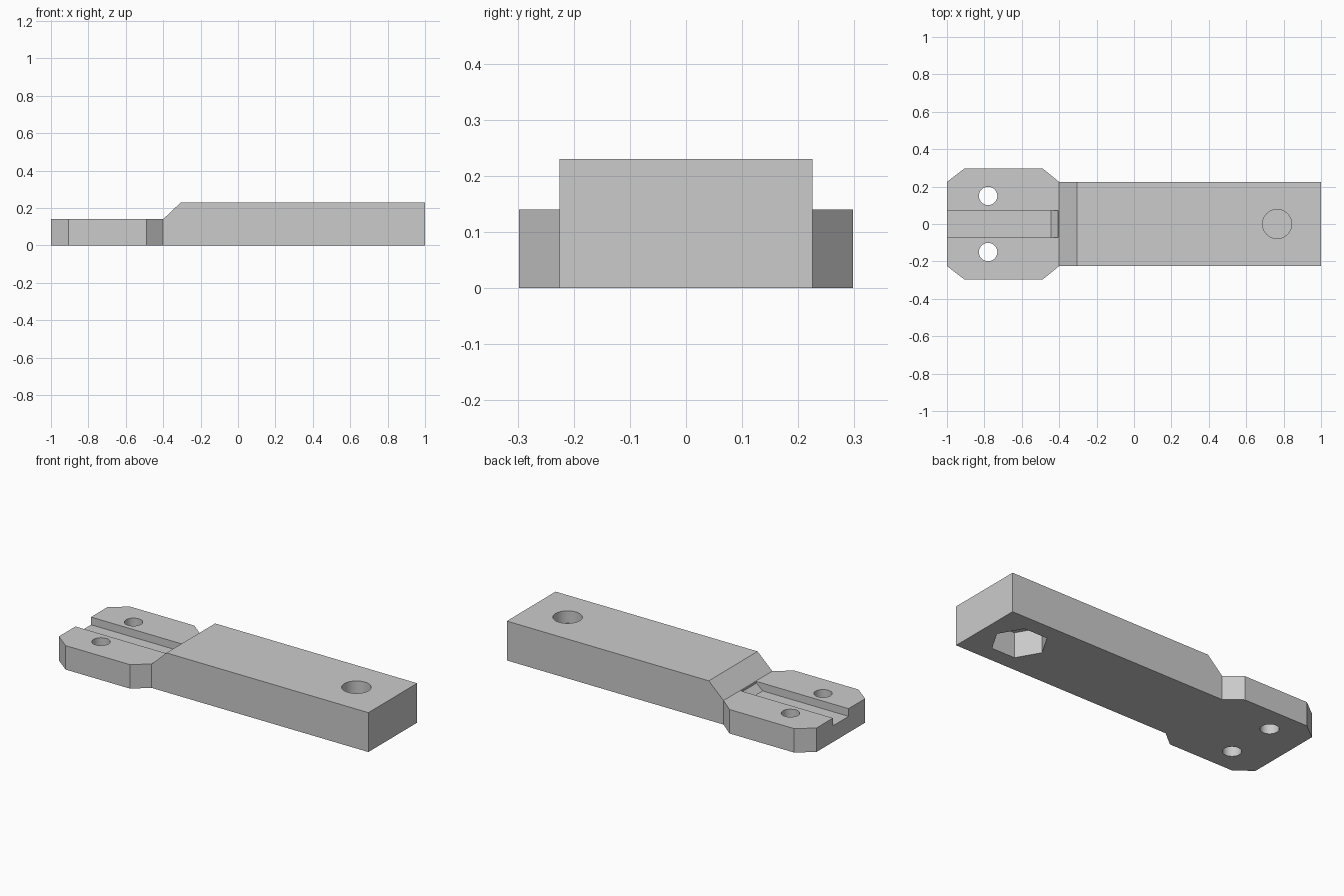
import bpy, bmesh
from math import pi
from mathutils import Matrix, Vector

cube = bpy.data.objects.get("Cube")
if cube:
    bpy.data.objects.remove(cube, do_unlink=True)

grey = bpy.data.materials.new("grey plastic")
grey.use_nodes = True
grey.diffuse_color = (0.6, 0.6, 0.6, 1)
grey.node_tree.nodes["Principled BSDF"].inputs["Base Color"].default_value = (0.6, 0.6, 0.6, 1)


def finish(bm, name):
    bmesh.ops.recalc_face_normals(bm, faces=bm.faces)
    mesh = bpy.data.meshes.new(name)
    bm.to_mesh(mesh)
    bm.free()
    obj = bpy.data.objects.new(name, mesh)
    bpy.context.collection.objects.link(obj)
    mesh.materials.append(grey)
    return obj


def prism(name, points, direction):
    """Extrude a closed polygon along a direction."""
    bm = bmesh.new()
    face = bm.faces.new([bm.verts.new(p) for p in points])
    new = bmesh.ops.extrude_face_region(bm, geom=[face])["geom"]
    verts = [v for v in new if isinstance(v, bmesh.types.BMVert)]
    bmesh.ops.translate(bm, verts=verts, vec=Vector(direction))
    return finish(bm, name)


def side_prism(name, profile, half_width):
    """Extrude an x-z profile symmetrically across y."""
    return prism(name, [(x, -half_width, z) for x, z in profile], (0, 2 * half_width, 0))


def bore(name, x, y, radius, bottom, top, sides=48):
    bm = bmesh.new()
    place = Matrix.Translation((x, y, (bottom + top) / 2))
    bmesh.ops.create_cone(bm, cap_ends=True, segments=sides, radius1=radius, radius2=radius,
                          depth=top - bottom, matrix=place @ Matrix.Rotation(pi / 2, 4, "Z"))
    return finish(bm, name)


# Bracket body: outline mirrored across y, extruded to full height
half = [(-1, 0.225), (-0.905, 0.298), (-0.49, 0.298), (-0.4, 0.225), (1, 0.225)]
outline = half + [(x, -y) for x, y in reversed(half)]
body = prism("bracket_body", [(x, y, 0) for x, y in outline], (0, 0, 0.23))

# Cutters: lowered tab with slope, cable groove with ramp, holes and nut pocket
cutters = [
    side_prism("tab_step_cutter",
               [(-1.1, 0.14), (-0.4, 0.14), (-0.305, 0.23), (-0.255, 0.28), (-1.1, 0.28)], 0.4),
    side_prism("groove_cutter",
               [(-1.1, 0.095), (-0.445, 0.095), (-0.405, 0.13), (-0.405, 0.2), (-1.1, 0.2)], 0.072),
    bore("bolt_hole_cutter", 0.765, 0, 0.078, 0.158, 0.3),
]
for side in (-1, 1):
    cutters.append(bore("screw_hole_cutter", -0.78, side * 0.15, 0.049, -0.1, 0.3))

# Hexagonal nut pocket with corners pointing along x
pocket = bore("nut_pocket_cutter", 0.765, 0, 0.15, -0.1, 0.147, sides=6)
if max(v.co.x for v in pocket.data.vertices) < 0.765 + 0.14:
    turn = Matrix.Translation((0.765, 0, 0)) @ Matrix.Rotation(pi / 6, 4, "Z") @ Matrix.Translation((-0.765, 0, 0))
    pocket.data.transform(turn)
cutters.append(pocket)

bpy.context.view_layer.objects.active = body
for cutter in cutters:
    cutter.hide_render = True
    mod = body.modifiers.new(cutter.name, "BOOLEAN")
    mod.operation = "DIFFERENCE"
    mod.solver = "EXACT"
    mod.object = cutter
    bpy.ops.object.modifier_apply(modifier=mod.name)
    bpy.data.objects.remove(cutter, do_unlink=True)

# Smooth bores, crisp edges
bpy.ops.object.select_all(action="DESELECT")
body.select_set(True)
bpy.ops.object.shade_smooth_by_angle(angle=pi / 6)
